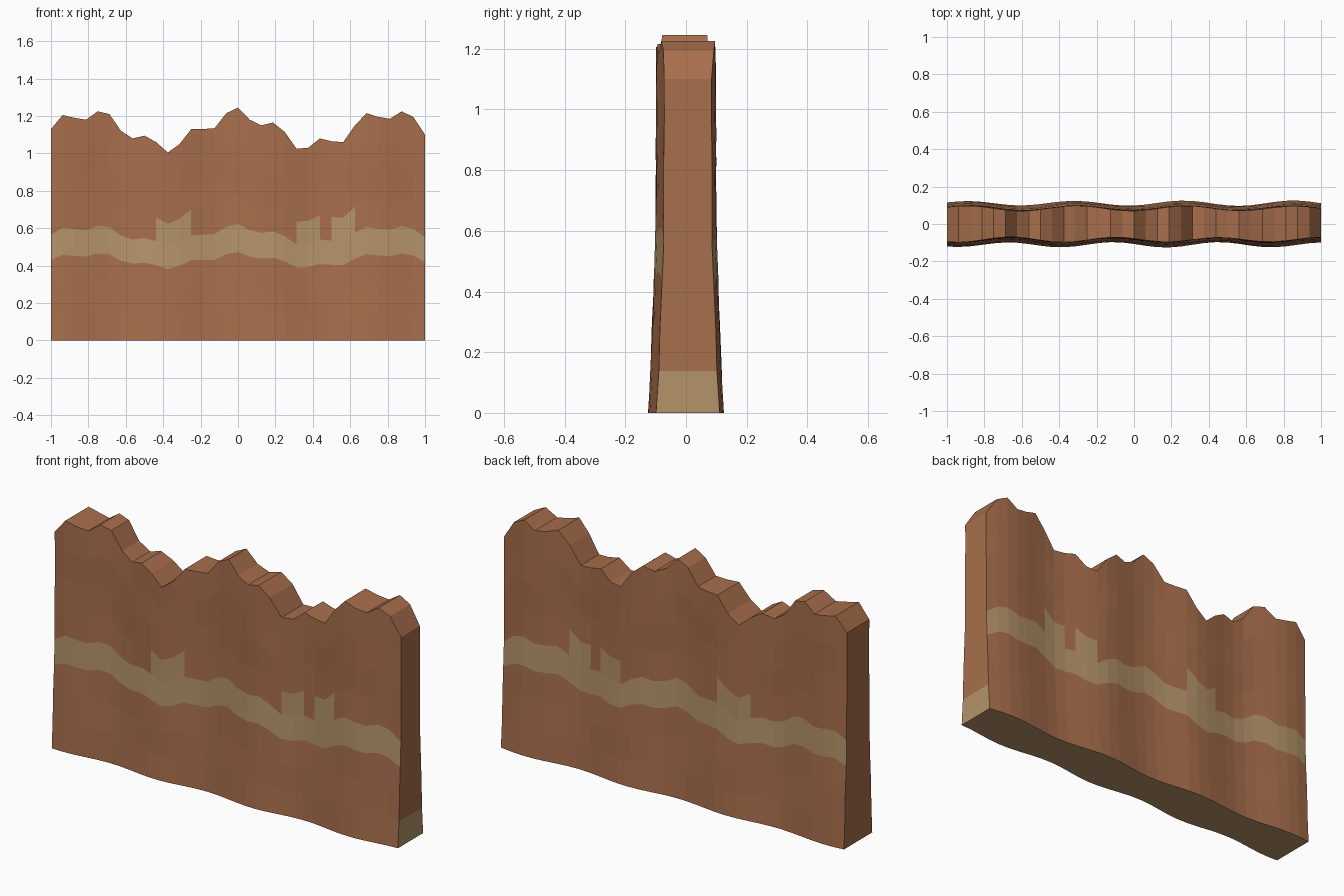
import bpy, bmesh, math

if "Cube" in bpy.data.objects:
    bpy.data.objects.remove(bpy.data.objects["Cube"])


def material(name, rgb):
    m = bpy.data.materials.new(name)
    m.diffuse_color = (*rgb, 1)
    m.use_nodes = True
    m.node_tree.nodes["Principled BSDF"].inputs["Base Color"].default_value = m.diffuse_color
    return m


brown = material("clay_brown", (0.39, 0.156, 0.072))
sand = material("sand_band", (0.46, 0.295, 0.143))

# Ridge heights, one per vertical seam
ridge = [1.13, 1.205, 1.19, 1.18, 1.225, 1.21, 1.12, 1.08, 1.095, 1.06, 1.005,
         1.05, 1.13, 1.13, 1.135, 1.215, 1.245, 1.18, 1.15, 1.165, 1.115, 1.025,
         1.03, 1.08, 1.065, 1.06, 1.15, 1.215, 1.195, 1.185, 1.225, 1.195, 1.10]
# Layers: (fraction of the height, half thickness); the foot flares out
layers = [(0, .111), (.125, .104), (.25, .098), (.38, .092), (.5, .088),
          (.62, .086), (.75, .086), (.875, .086), (1, .084)]
BAND_ROW, RAISED_ROW = 3, 4
raised_columns = {9, 10, 11, 21, 22, 24, 25}


def half_depth(x, side, base, row):
    """Half thickness with a gentle ripple along the wall."""
    if side > 0:
        wave = math.cos(2 * math.pi * (x + 0.89) / 0.58)
    else:
        wave = math.cos(2 * math.pi * (x + 0.94) / 0.555)
    return base + 0.013 * wave + 0.0015 * math.sin(9 * x + 2.1 * row)


bm = bmesh.new()
last = len(ridge) - 1
rows = len(layers) - 1
grid = {}
for side in (-1, 1):
    for i, top in enumerate(ridge):
        x = -1 + 2 * i / last
        for j, (frac, base) in enumerate(layers):
            y = side * half_depth(x, side, base, j)
            grid[side, i, j] = bm.verts.new((x, y, top * frac))


def face(keys, mat=0):
    f = bm.faces.new([grid[k] for k in keys])
    f.material_index = mat


# Front and back rock faces with the sand layer
for side in (-1, 1):
    for i in range(last):
        for j in range(rows):
            is_sand = j == BAND_ROW or (j == RAISED_ROW and i in raised_columns)
            face([(side, i, j), (side, i + 1, j), (side, i + 1, j + 1),
                  (side, i, j + 1)], int(is_sand))
# Jagged ridge and sandy underside
for i in range(last):
    for j, mat in ((0, 1), (rows, 0)):
        face([(-1, i, j), (-1, i + 1, j), (1, i + 1, j), (1, i, j)], mat)
# End caps; the right one has a sandy foot
for i in (0, last):
    for j in range(rows):
        face([(-1, i, j), (1, i, j), (1, i, j + 1), (-1, i, j + 1)],
             int(i == last and j == 0))

bmesh.ops.recalc_face_normals(bm, faces=bm.faces)
mesh = bpy.data.meshes.new("cliff_wall")
bm.to_mesh(mesh)
bm.free()
mesh.materials.append(brown)
mesh.materials.append(sand)
wall = bpy.data.objects.new("cliff_wall", mesh)
bpy.context.collection.objects.link(wall)
